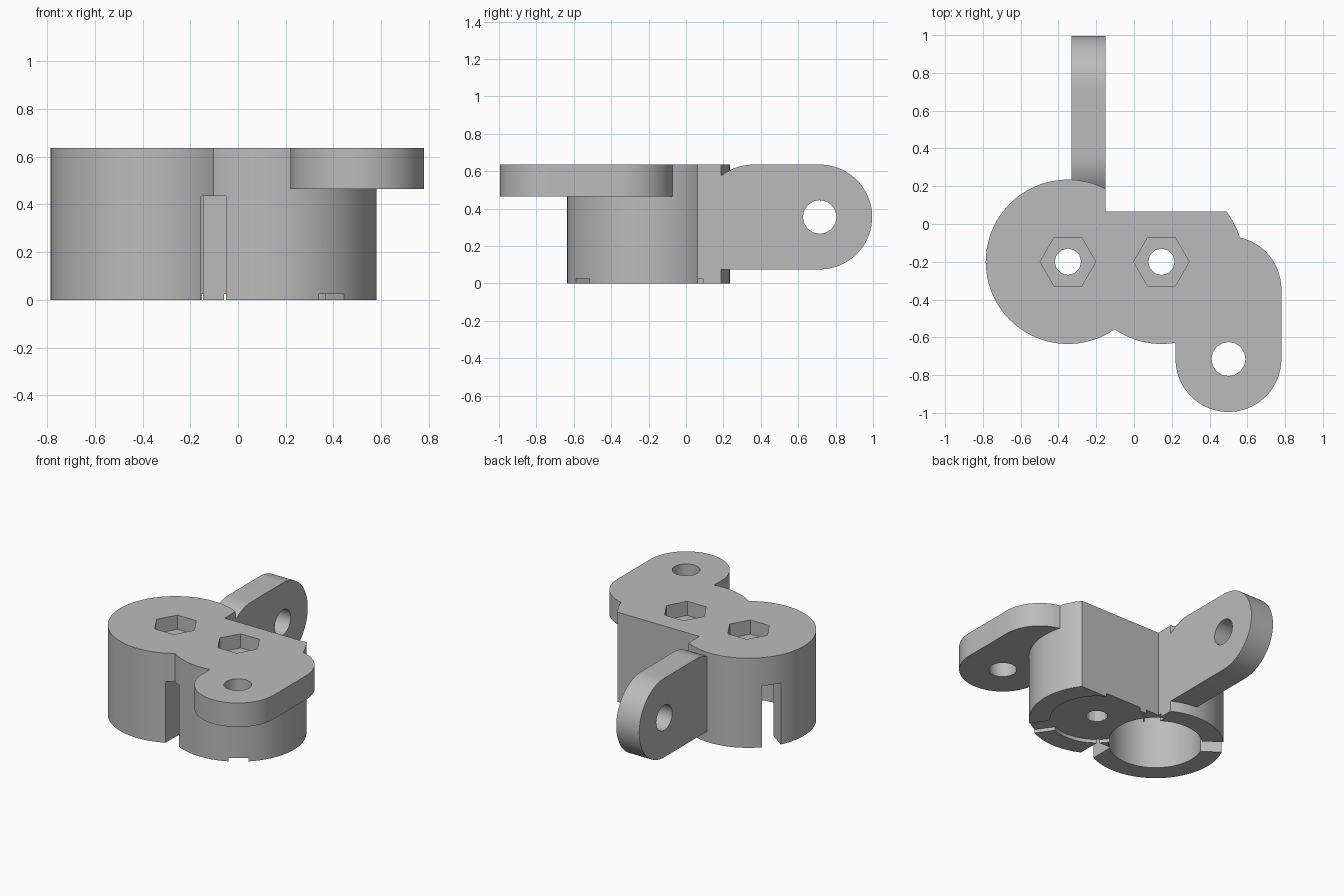
import bpy, bmesh
from math import sin, cos, radians, pi
from mathutils import Matrix, Vector

if "Cube" in bpy.data.objects:
    bpy.data.objects.remove(bpy.data.objects["Cube"])

grey = bpy.data.materials.new("plain grey")
grey.use_nodes = True
grey.diffuse_color = (0.5, 0.5, 0.5, 1)
grey.node_tree.nodes["Principled BSDF"].inputs["Base Color"].default_value = (0.5, 0.5, 0.5, 1)

LEFT, RIGHT = (-0.35, -0.2), (0.145, -0.2)
R, TOP, POCKET = 0.435, 0.635, 0.435
BACK, SIDE = 0.065, -0.15      # back wall and inner corner
EAR, HOLE = 0.28, 0.09


def arc(c, r, a, b, n):
    """Points on an arc, angles in degrees."""
    return [(c[0] + r * cos(radians(a + (b - a) * i / n)),
             c[1] + r * sin(radians(a + (b - a) * i / n))) for i in range(n + 1)]


def circle(c, r, n=96):
    return arc(c, r, 0, 360, n)[:-1]


def prism(name, outline, low, high, along_x=False):
    """Extrude a flat outline along z, or along x for a (y, z) outline."""
    bm = bmesh.new()
    place = (lambda p: (low, p[0], p[1])) if along_x else (lambda p: (p[0], p[1], low))
    face = bm.faces.new([bm.verts.new(place(p)) for p in outline])
    out = bmesh.ops.extrude_face_region(bm, geom=[face])
    step = Vector((high - low, 0, 0)) if along_x else Vector((0, 0, high - low))
    bmesh.ops.translate(bm, vec=step,
                        verts=[v for v in out["geom"] if isinstance(v, bmesh.types.BMVert)])
    bmesh.ops.recalc_face_normals(bm, faces=bm.faces)
    mesh = bpy.data.meshes.new(name)
    bm.to_mesh(mesh)
    bm.free()
    mesh.materials.append(grey)
    ob = bpy.data.objects.new(name, mesh)
    bpy.context.collection.objects.link(ob)
    return ob


def box(name, x0, x1, y0, y1, z0, z1):
    return prism(name, [(x0, y0), (x1, y0), (x1, y1), (x0, y1)], z0, z1)


def combine(target, other, operation):
    """Apply a boolean and drop the helper."""
    mod = target.modifiers.new(operation, 'BOOLEAN')
    mod.operation, mod.solver, mod.object = operation, 'EXACT', other
    bpy.context.view_layer.update()
    result = bpy.data.meshes.new_from_object(
        target.evaluated_get(bpy.context.evaluated_depsgraph_get()))
    target.modifiers.clear()
    target.data = result
    bpy.data.objects.remove(other)


def cut(target, other):
    combine(target, other, 'DIFFERENCE')


def slot(target, centre, angle, height):
    """Radial slot through a ring wall."""
    ob = box("slot_cutter", 0.2, 0.5, -0.064, 0.064, -0.1, height)
    ob.data.transform(Matrix.Translation((*centre, 0)) @ Matrix.Rotation(radians(angle), 4, 'Z'))
    cut(target, ob)


# Twin round housing with a squared-off back
body = prism("bracket_body", circle(LEFT, R), 0, TOP)
combine(body, prism("right_housing", circle(RIGHT, R), 0, TOP), 'UNION')
cut(body, box("back_cutter", SIDE, 1, BACK, 1, -0.1, 1))

# Flat ear at the front
ear = arc((0.5, -0.345), EAR, 0, 180, 48) + arc((0.5, -0.715), EAR, 180, 360, 48)
combine(body, prism("front_ear", ear, 0.465, TOP), 'UNION')
cut(body, prism("ear_hole", circle((0.5, -0.715), HOLE, 16), -0.1, 1))

# Upright arm at the back
arm = arc((0.715, 0.355), EAR, -90, 90, 48) + arc((0.36, 0.355), EAR, 90, 150, 16) + [(0.118, 0.075)]
combine(body, prism("rear_arm", arm, -0.33, SIDE, True), 'UNION')
cut(body, prism("arm_hole", circle((0.715, 0.355), HOLE, 16), -1, 1, True))

# Pockets below, screw holes and hexagonal nut seats above
for centre, depth in ((LEFT, POCKET), (RIGHT, 0.025)):
    cut(body, prism("pocket", circle(centre, 0.3), -0.1, depth))
    cut(body, prism("screw_hole", circle(centre, 0.07, 12), -0.1, 1))
    cut(body, prism("nut_seat", circle(centre, 0.147, 6), TOP - 0.1, 1))

# Slots in the ring walls
slot(body, LEFT, 145, POCKET)
slot(body, RIGHT, -55, 0.025)
cut(body, box("front_notch", -0.155, -0.05, -0.8, -0.42, -0.1, POCKET))
cut(body, box("corner_notch", -0.18, -0.05, -0.02, 0.09, -0.1, 0.025))

# Smooth round walls, sharp edges
bpy.ops.object.select_all(action='DESELECT')
body.select_set(True)
bpy.context.view_layer.objects.active = body
bpy.ops.object.shade_smooth_by_angle(angle=radians(25))
